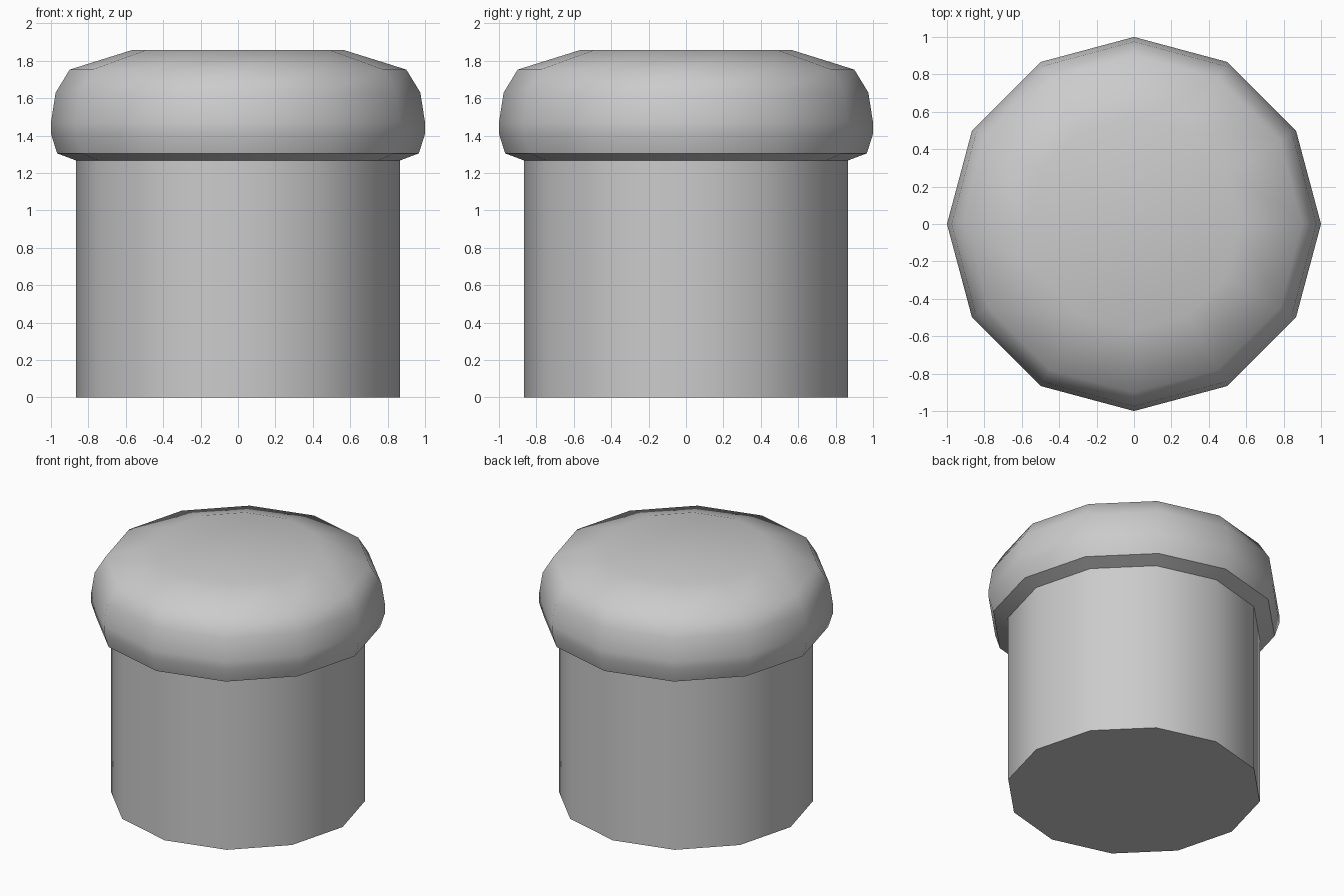
import bpy, bmesh
from math import cos, sin, tau, radians

if "Cube" in bpy.data.objects:
    bpy.data.objects.remove(bpy.data.objects["Cube"])

SIDES = 12

def lathe(name, profile, smooth_angle):
    """Revolve (radius, z) points into a closed low-poly solid."""
    bm = bmesh.new()
    rings = [[bm.verts.new((r * cos(tau * i / SIDES), r * sin(tau * i / SIDES), z))
              for i in range(SIDES)] for r, z in profile]
    for low, high in zip(rings, rings[1:]):
        for i in range(SIDES):
            j = (i + 1) % SIDES
            bm.faces.new((low[i], low[j], high[j], high[i]))
    bm.faces.new(rings[0][::-1])
    bm.faces.new(rings[-1])
    mesh = bpy.data.meshes.new(name)
    bm.to_mesh(mesh)
    bm.free()
    obj = bpy.data.objects.new(name, mesh)
    bpy.context.collection.objects.link(obj)
    bpy.ops.object.select_all(action='DESELECT')
    obj.select_set(True)
    bpy.context.view_layer.objects.active = obj
    bpy.ops.object.shade_smooth_by_angle(angle=radians(smooth_angle))
    return obj

# straight stem and rounded, overhanging cap
stem = [(0.865, 0), (0.865, 1.267)]
cap = [(0.967, 1.305), (1.0, 1.41), (1.0, 1.47),
       (0.975, 1.63), (0.9, 1.753), (0.568, 1.857)]
lathe("capped_post", stem + cap, 48)
